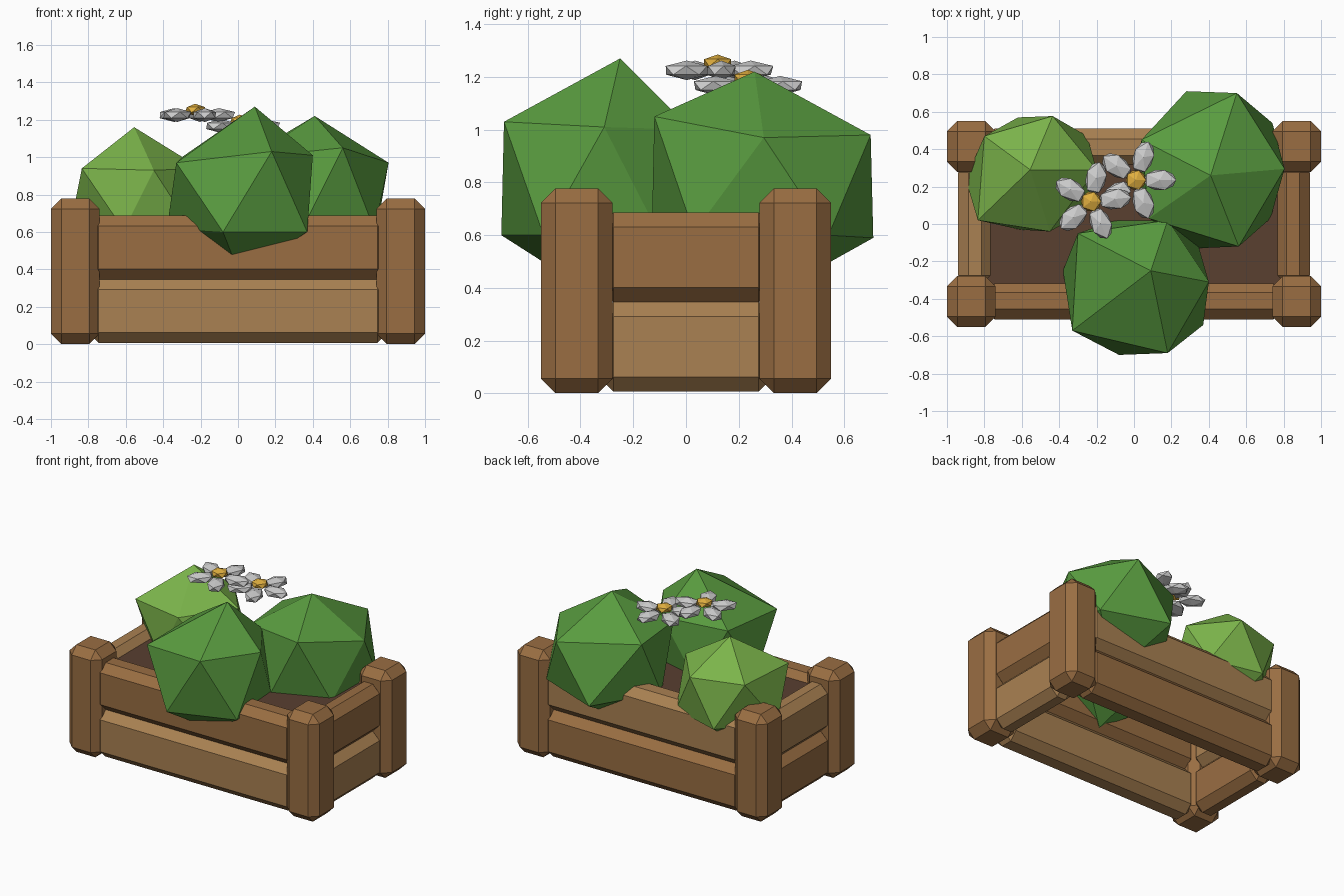
import bpy, bmesh
from math import radians
from mathutils import Matrix, Vector

if "Cube" in bpy.data.objects:
    bpy.data.objects.remove(bpy.data.objects["Cube"])


def material(name, rgb):
    m = bpy.data.materials.new(name)
    m.diffuse_color = (*rgb, 1)
    m.use_nodes = True
    m.node_tree.nodes["Principled BSDF"].inputs["Base Color"].default_value = m.diffuse_color
    return m


WOOD = material("wood", (0.32, 0.155, 0.055))
LIGHT_WOOD = material("light_wood", (0.40, 0.22, 0.085))
SOIL = material("soil", (0.10, 0.05, 0.03))
LEAF = material("leaf", (0.10, 0.33, 0.05))
LIGHT_LEAF = material("light_leaf", (0.20, 0.46, 0.07))
PETAL = material("petal", (0.85, 0.85, 0.83))
POLLEN = material("pollen", (0.75, 0.43, 0.05))


def finish(bm, name, mat):
    bmesh.ops.recalc_face_normals(bm, faces=bm.faces)
    me = bpy.data.meshes.new(name)
    bm.to_mesh(me)
    bm.free()
    me.materials.append(mat)
    ob = bpy.data.objects.new(name, me)
    bpy.context.collection.objects.link(ob)
    return ob


def box(name, center, size, mat, bevel=0.0):
    bm = bmesh.new()
    bmesh.ops.create_cube(bm, size=1, matrix=Matrix.Translation(center) @ Matrix.Diagonal((*size, 1)))
    if bevel:
        bmesh.ops.bevel(bm, geom=bm.edges[:], offset=bevel, segments=1, affect='EDGES')
    return finish(bm, name, mat)


# Corner posts
for x in (-1, 1):
    for y in (-1, 1):
        name = f"{'back' if y > 0 else 'front'}_{'right' if x > 0 else 'left'}_post"
        box(name, (x * 0.87, y * 0.414, 0.39), (0.26, 0.272, 0.776), WOOD, 0.055)

# Two planks on every side
for level, z in (("lower", 0.177), ("upper", 0.517)):
    for s in (-1, 1):
        mat = LIGHT_WOOD if (level == "lower") == (s < 0) else WOOD
        box(f"{'back' if s > 0 else 'front'}_{level}_plank", (0, s * 0.41, z),
            (1.60, 0.20, 0.34), mat, 0.055)
        mat = LIGHT_WOOD if (level == "lower") == (s > 0) else WOOD
        box(f"{'right' if s > 0 else 'left'}_{level}_plank", (s * 0.85, 0, z),
            (0.18, 0.66, 0.34), mat, 0.055)

# Soil
box("soil", (0, 0, 0.62), (1.58, 0.68, 0.04), SOIL)


# Bushes: irregular twenty-sided balls from a top, two rings of five and a bottom
def bush(name, top, upper, lower, bottom, mat):
    bm = bmesh.new()
    t, b = bm.verts.new(top), bm.verts.new(bottom)
    u = [bm.verts.new(p) for p in upper]
    l = [bm.verts.new(p) for p in lower]
    for i in range(5):
        j = (i + 1) % 5
        for f in ((t, u[i], u[j]), (u[i], l[j], u[j]), (u[i], l[i], l[j]), (b, l[j], l[i])):
            bm.faces.new(f)
    finish(bm, name, mat)


bush("front_bush", (0.09, -0.25, 1.27),
     [(-0.33, -0.57, 0.97), (0.18, -0.69, 1.03), (0.40, -0.31, 1.01), (0.18, 0.02, 1.0), (-0.30, -0.05, 1.0)],
     [(-0.38, -0.25, 0.62), (-0.08, -0.70, 0.60), (0.37, -0.54, 0.60), (0.34, -0.10, 0.60), (-0.10, 0.02, 0.60)],
     (0.01, -0.34, 0.37), LEAF)
bush("right_bush", (0.41, 0.26, 1.22),
     [(0.08, 0.03, 1.0), (0.56, -0.12, 1.05), (0.805, 0.295, 0.97), (0.55, 0.70, 0.98), (0.04, 0.45, 1.0)],
     [(0.0, 0.28, 0.60), (0.33, -0.13, 0.59), (0.73, 0.03, 0.61), (0.74, 0.54, 0.60), (0.28, 0.71, 0.59)],
     (0.41, 0.28, 0.35), LEAF)
bush("left_bush", (-0.555, 0.29, 1.16),
     [(-0.835, 0.02, 0.94), (-0.45, -0.04, 0.93), (-0.20, 0.29, 0.94), (-0.435, 0.577, 0.94), (-0.80, 0.47, 0.94)],
     [(-0.90, 0.24, 0.61), (-0.61, -0.03, 0.61), (-0.25, 0.07, 0.62), (-0.25, 0.47, 0.62), (-0.62, 0.57, 0.61)],
     (-0.54, 0.27, 0.41), LIGHT_LEAF)


# Flowers: five flattened petals around a yellow button
def flower(name, x, y, z, turn):
    base = Matrix.Translation((x, y, z))
    bm = bmesh.new()
    for k in range(5):
        m = (base @ Matrix.Rotation(radians(72 * k + turn), 4, 'Z')
             @ Matrix.Translation((0.128, 0, 0)) @ Matrix.Diagonal((0.098, 0.062, 0.037, 1)))
        bmesh.ops.create_icosphere(bm, subdivisions=1, radius=1, matrix=m)
    finish(bm, name + "_petals", PETAL)
    bm = bmesh.new()
    bmesh.ops.create_icosphere(bm, subdivisions=1, radius=1,
                               matrix=base @ Matrix.Translation((0, 0, 0.028)) @ Matrix.Diagonal((0.06, 0.06, 0.032, 1)))
    finish(bm, name + "_center", POLLEN)


flower("left_flower", -0.23, 0.12, 1.225, 6)
flower("right_flower", 0.01, 0.235, 1.167, 0)
